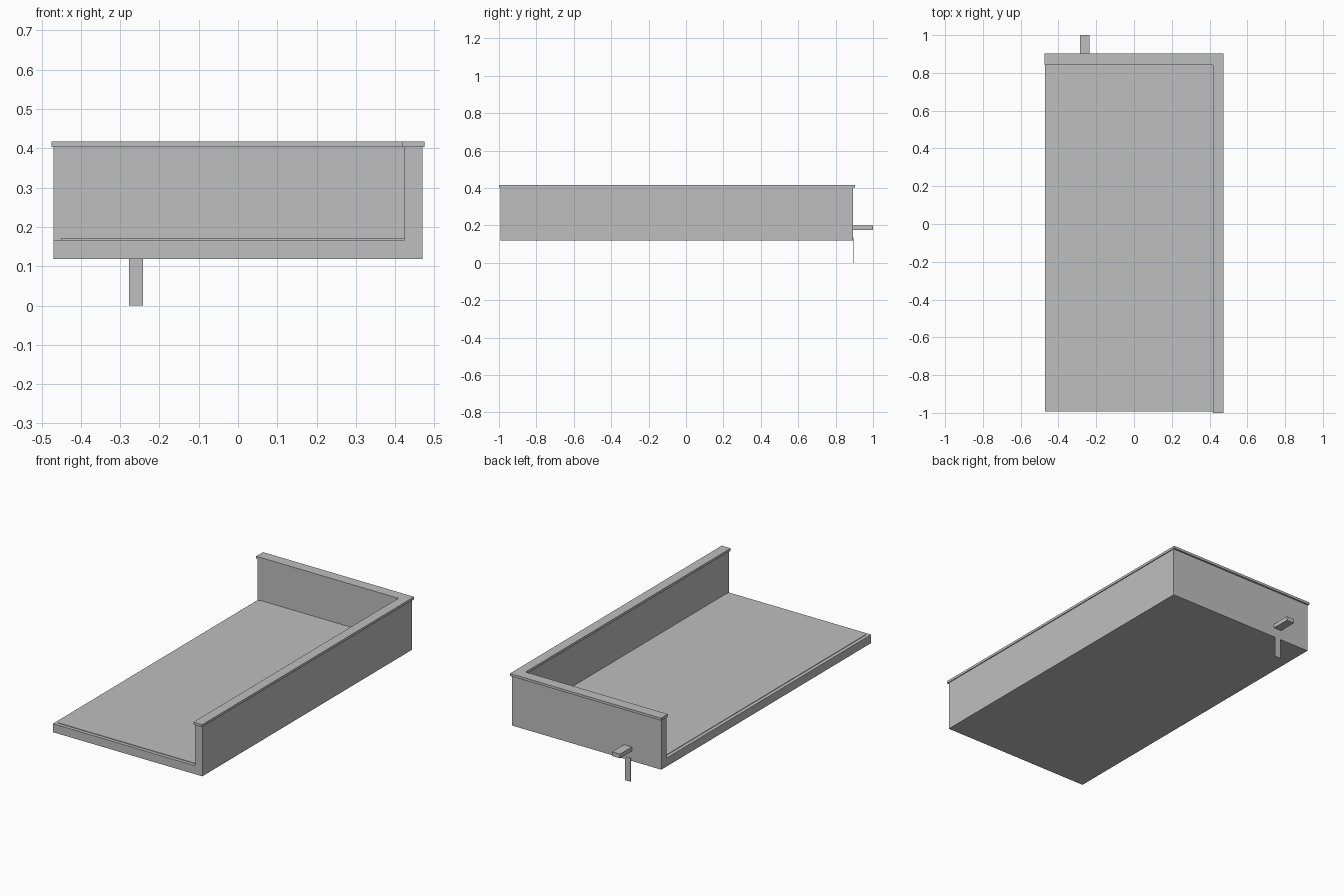
import bpy
import bmesh

if "Cube" in bpy.data.objects:
    bpy.data.objects.remove(bpy.data.objects["Cube"])

grey = bpy.data.materials.new("plain grey")
grey.diffuse_color = (0.52, 0.52, 0.52, 1.0)
grey.use_nodes = True
grey.node_tree.nodes["Principled BSDF"].inputs["Base Color"].default_value = grey.diffuse_color


def finish(name, bm):
    """Turn a bmesh into a named, flat shaded object."""
    bmesh.ops.dissolve_limit(bm, angle_limit=0.01, verts=bm.verts[:], edges=bm.edges[:])
    bmesh.ops.recalc_face_normals(bm, faces=bm.faces[:])
    mesh = bpy.data.meshes.new(name)
    bm.to_mesh(mesh)
    bm.free()
    mesh.materials.append(grey)
    obj = bpy.data.objects.new(name, mesh)
    bpy.context.collection.objects.link(obj)
    return obj


def raise_faces(bm, faces, z):
    """Extrude faces straight up to height z and return the new tops."""
    new = bmesh.ops.extrude_face_region(bm, geom=faces)["geom"]
    for v in new:
        if isinstance(v, bmesh.types.BMVert):
            v.co.z = z
    return [f for f in new if isinstance(f, bmesh.types.BMFace)]


def prism(name, outline, z0, z1):
    bm = bmesh.new()
    face = bm.faces.new([bm.verts.new((x, y, z0)) for x, y in outline])
    raise_faces(bm, [face], z1)
    return finish(name, bm)


def box(name, x0, x1, y0, y1, z0, z1):
    return prism(name, [(x0, y0), (x1, y0), (x1, y1), (x0, y1)], z0, z1)


def l_shape(left, right, front, back, inner_x, inner_y):
    """Outline running along the back and down the right side."""
    return [(left, back), (left, inner_y), (inner_x, inner_y),
            (inner_x, front), (right, front), (right, back)]


# Roof slab and parapet walls as one welded body
LEFT, RIGHT, FRONT, BACK = -0.47, 0.47, -0.992, 0.893
IN_X, IN_Y = 0.424, 0.847
bm = bmesh.new()
wall = [bm.verts.new((x, y, 0.119)) for x, y in l_shape(LEFT, RIGHT, FRONT, BACK, IN_X, IN_Y)]
corner = bm.verts.new((LEFT, FRONT, 0.119))
wall_face = bm.faces.new(wall)
floor_face = bm.faces.new([corner, wall[3], wall[2], wall[1]])
tops = raise_faces(bm, [wall_face, floor_face], 0.167)
wall_top = max(tops, key=lambda f: len(f.verts))
raise_faces(bm, [wall_top], 0.403)
if wall_top.is_valid:
    bmesh.ops.delete(bm, geom=[wall_top], context="FACES_ONLY")
# Close the underside if the extrusion left it open
open_edges = [e for e in bm.edges if e.is_boundary]
if open_edges:
    bmesh.ops.holes_fill(bm, edges=open_edges, sides=0)
finish("slab_and_parapet", bm)

# Overhanging cap on the parapet
prism("parapet_cap", l_shape(-0.475, 0.475, -1.0, 0.903, 0.419, 0.842), 0.403, 0.417)

# Thin roofing sheet, set in from the open edges
box("roofing_sheet", -0.45, IN_X, -0.972, IN_Y, 0.167, 0.170)

# Drain spout through the back wall and the strip below it
box("drain_spout", -0.285, -0.236, 0.885, 1.0, 0.175, 0.199)
box("drain_strip", -0.278, -0.242, 0.893, 0.895, 0.0, 0.134)
